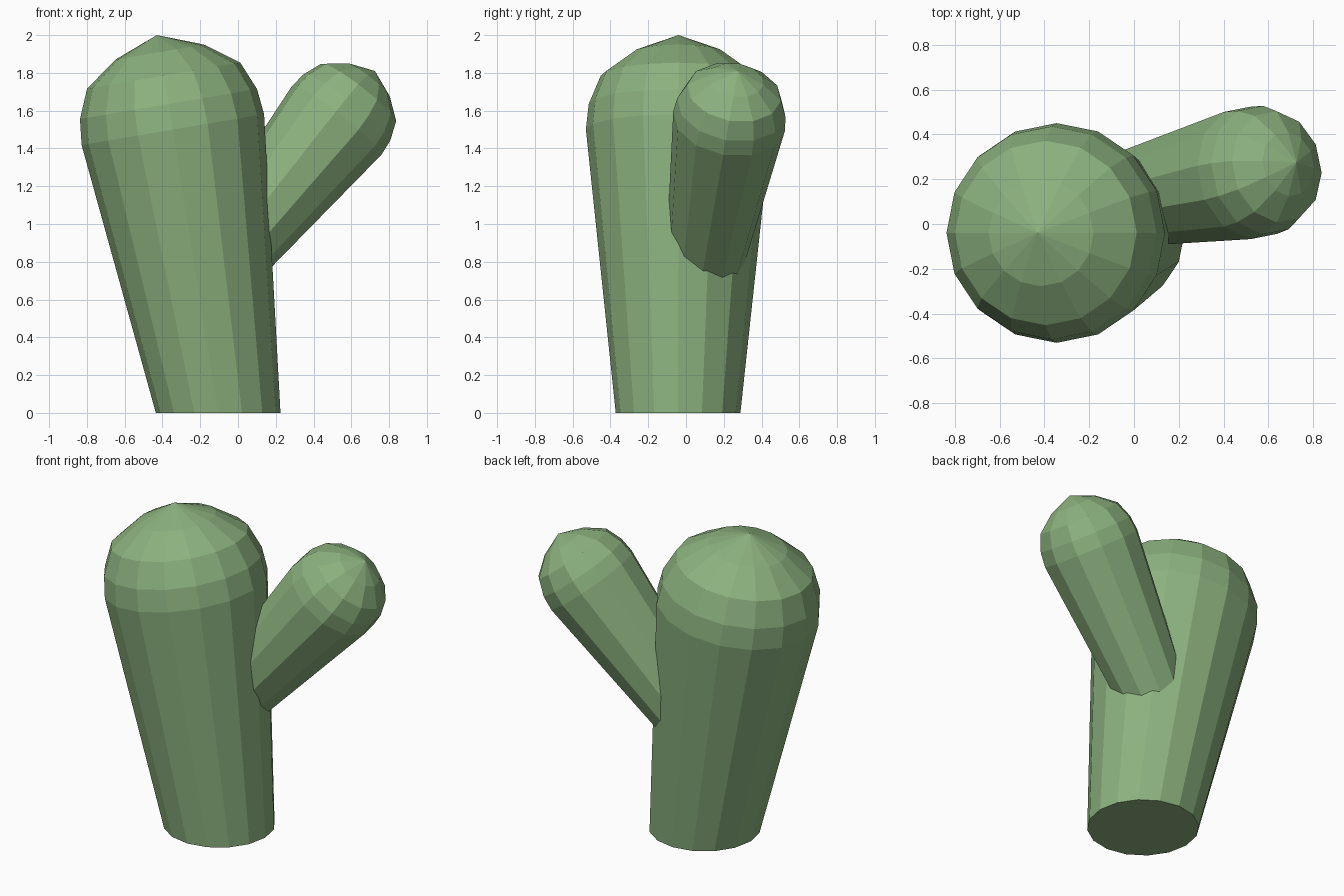
import bpy, bmesh, math
from mathutils import Vector

if "Cube" in bpy.data.objects:
    bpy.data.objects.remove(bpy.data.objects["Cube"])

green = bpy.data.materials.new("cactus_green")
green.diffuse_color = (0.26, 0.44, 0.21, 1)
green.use_nodes = True
green.node_tree.nodes["Principled BSDF"].inputs["Base Color"].default_value = green.diffuse_color

# Dome rings: (fraction of dome height, fraction of radius)
DOME = [(0, 1), (0.27, 0.97), (0.57, 0.84), (0.82, 0.485)]


def stem(name, start, start_r, shoulder, r, tip, sides, flat_base=False):
    """Tapered stem from start to shoulder, closed by a faceted dome up to tip."""
    start, shoulder, tip = Vector(start), Vector(shoulder), Vector(tip)
    axis = (tip - shoulder).normalized()
    v = axis.cross(Vector((1, 0, 0))).normalized()
    u = v.cross(axis)
    bm = bmesh.new()

    def ring(c, rad, a, b):
        return [bm.verts.new(c + rad * (math.cos(t) * a + math.sin(t) * b))
                for t in (2 * math.pi * i / sides for i in range(sides))]

    if flat_base:
        rings = [ring(start, start_r, Vector((1, 0, 0)), Vector((0, 1, 0)))]
    else:
        rings = [ring(start, start_r, u, v)]
    for h, k in DOME:
        rings.append(ring(shoulder.lerp(tip, h), r * k, u, v))
    for lo, hi in zip(rings, rings[1:]):
        for i in range(sides):
            j = (i + 1) % sides
            bm.faces.new((lo[i], lo[j], hi[j], hi[i]))
    apex = bm.verts.new(tip)
    for i in range(sides):
        bm.faces.new((rings[-1][i], rings[-1][(i + 1) % sides], apex))
    bm.faces.new(rings[0][::-1])
    bmesh.ops.recalc_face_normals(bm, faces=bm.faces)
    me = bpy.data.meshes.new(name)
    bm.to_mesh(me)
    bm.free()
    me.materials.append(green)
    ob = bpy.data.objects.new(name, me)
    bpy.context.collection.objects.link(ob)
    return ob


# Leaning main trunk with level base
stem("cactus_trunk", (-0.105, -0.042, 0), 0.33, (-0.345, -0.04, 1.5), 0.49,
     (-0.43, -0.04, 2.0), 16, flat_base=True)

# Side arm, rooted inside the trunk
stem("cactus_arm", (-0.12, 0.09, 0.75), 0.2, (0.52, 0.228, 1.545), 0.30,
     (0.725, 0.275, 1.81), 12)
